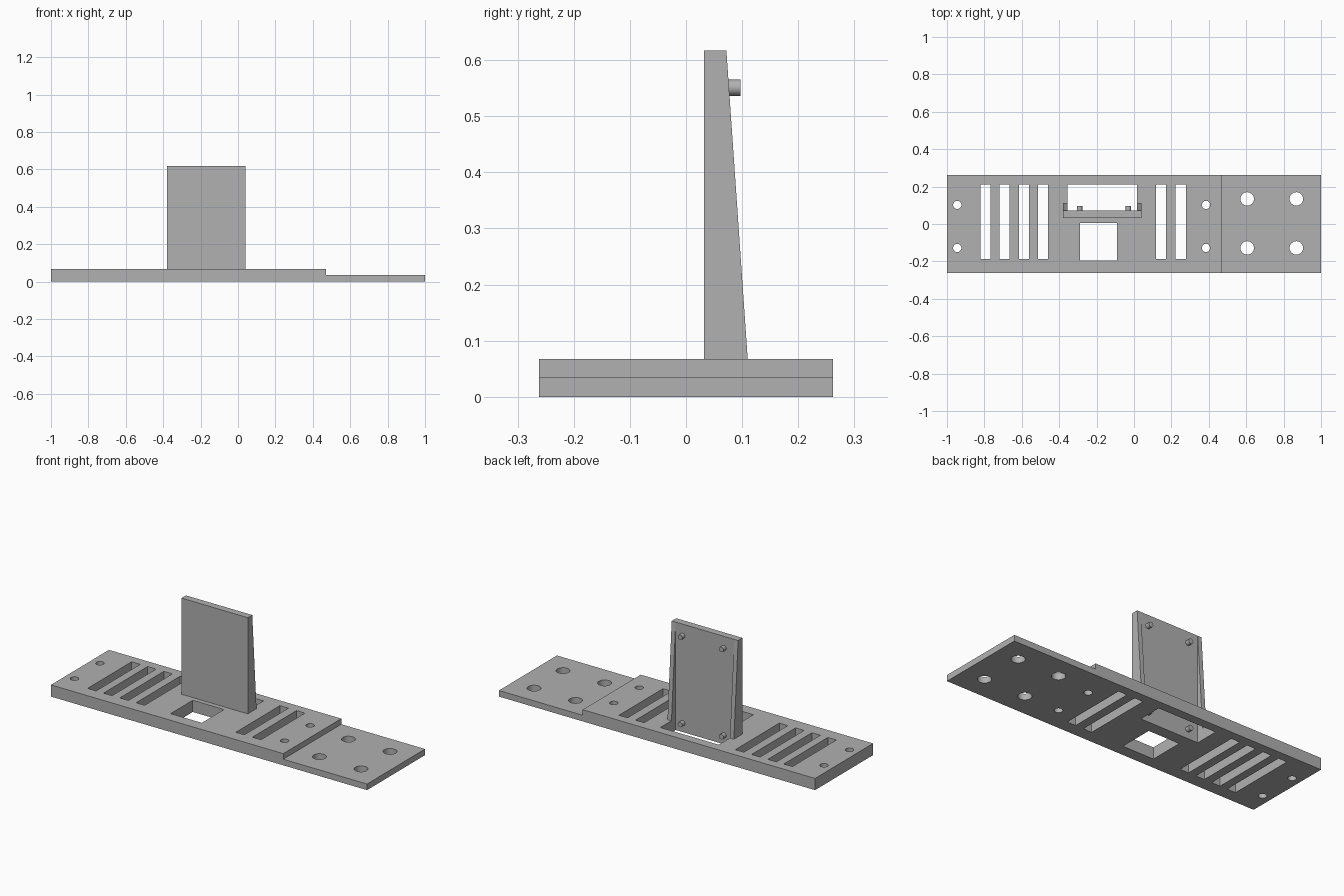
import bpy, bmesh
from math import pi
from mathutils import Matrix

cube = bpy.data.objects.get("Cube")
if cube:
    bpy.data.objects.remove(cube, do_unlink=True)

grey = bpy.data.materials.new("plain_grey")
grey.use_nodes = True
grey.diffuse_color = (0.44, 0.44, 0.44, 1)
grey.node_tree.nodes["Principled BSDF"].inputs["Base Color"].default_value = grey.diffuse_color

HALF_DEPTH, DECK, STEP = 0.262, 0.067, 0.035
PANEL_LEFT, PANEL_RIGHT = 0.04, -0.38
PANEL_FRONT, PANEL_BACK, PANEL_TOP = 0.032, 0.072, 0.617


def add_box(bm, x0, x1, y0, y1, z0, z1):
    size = Matrix.Diagonal((x1 - x0, y1 - y0, z1 - z0, 1))
    middle = Matrix.Translation(((x0 + x1) / 2, (y0 + y1) / 2, (z0 + z1) / 2))
    bmesh.ops.create_cube(bm, size=1, matrix=middle @ size)


def add_cylinder(bm, centre, radius, length, turn=0):
    place = Matrix.Translation(centre) @ Matrix.Rotation(turn, 4, 'X')
    bmesh.ops.create_cone(bm, cap_ends=True, segments=32, radius1=radius,
                          radius2=radius, depth=length, matrix=place)


def add_prism(bm, points, offset):
    face = bm.faces.new([bm.verts.new(p) for p in points])
    new = bmesh.ops.extrude_face_region(bm, geom=[face])["geom"]
    bmesh.ops.translate(bm, vec=offset,
                        verts=[v for v in new if isinstance(v, bmesh.types.BMVert)])


def finish(bm, name):
    bmesh.ops.recalc_face_normals(bm, faces=bm.faces)
    mesh = bpy.data.meshes.new(name)
    bm.to_mesh(mesh)
    bm.free()
    mesh.materials.append(grey)
    obj = bpy.data.objects.new(name, mesh)
    bpy.context.collection.objects.link(obj)
    return obj


def smooth(obj):
    bpy.ops.object.select_all(action='DESELECT')
    obj.select_set(True)
    bpy.context.view_layer.objects.active = obj
    bpy.ops.object.shade_smooth_by_angle(angle=pi / 6)


# Stepped base plate
bm = bmesh.new()
outline = [(-1, 0), (1, 0), (1, STEP), (0.47, STEP), (0.47, DECK), (-1, DECK)]
add_prism(bm, [(x, -HALF_DEPTH, z) for x, z in outline], (0, 2 * HALF_DEPTH, 0))
base = finish(bm, "base_plate")

# Openings: strap slots, windows and screw holes
bm = bmesh.new()
for x in (-0.793, -0.692, -0.589, -0.486, 0.145, 0.25):
    add_box(bm, x - 0.027, x + 0.027, -0.188, 0.21, -0.1, 0.2)
add_box(bm, -0.355, 0.015, PANEL_BACK, 0.21, -0.1, 0.2)
add_box(bm, -0.29, -0.092, -0.195, 0.005, -0.1, 0.2)
for x in (-0.945, 0.385):
    for y in (-0.128, 0.102):
        add_cylinder(bm, (x, y, 0), 0.022, 0.4)
for x in (0.605, 0.868):
    for y in (-0.128, 0.134):
        add_cylinder(bm, (x, y, 0), 0.036, 0.4)
cutter = finish(bm, "opening_cutter")
cutter.hide_render = True

cut = base.modifiers.new("openings", 'BOOLEAN')
cut.operation, cut.solver, cut.object = 'DIFFERENCE', 'EXACT', cutter
bpy.context.view_layer.objects.active = base
bpy.ops.object.modifier_apply(modifier=cut.name)
bpy.data.objects.remove(cutter, do_unlink=True)
smooth(base)

# Upright panel
bm = bmesh.new()
add_box(bm, PANEL_RIGHT, PANEL_LEFT, PANEL_FRONT, PANEL_BACK, DECK, PANEL_TOP)
finish(bm, "upright_panel")

# Tapered ribs along the back edges of the panel
taper = [(PANEL_BACK, DECK), (0.11, DECK), (PANEL_BACK, PANEL_TOP)]
for name, x in (("right_rib", PANEL_RIGHT), ("left_rib", PANEL_LEFT - 0.025)):
    bm = bmesh.new()
    add_prism(bm, [(x, y, z) for y, z in taper], (0.025, 0, 0))
    finish(bm, name)

# Four mounting pegs on the back, the lower pair inside the window
for side, x in (("right", -0.291), ("left", -0.03)):
    for level, z in (("lower", 0.052), ("upper", 0.551)):
        bm = bmesh.new()
        add_cylinder(bm, (x, 0.081, z), 0.0145, 0.032, pi / 2)
        smooth(finish(bm, f"{level}_{side}_peg"))
